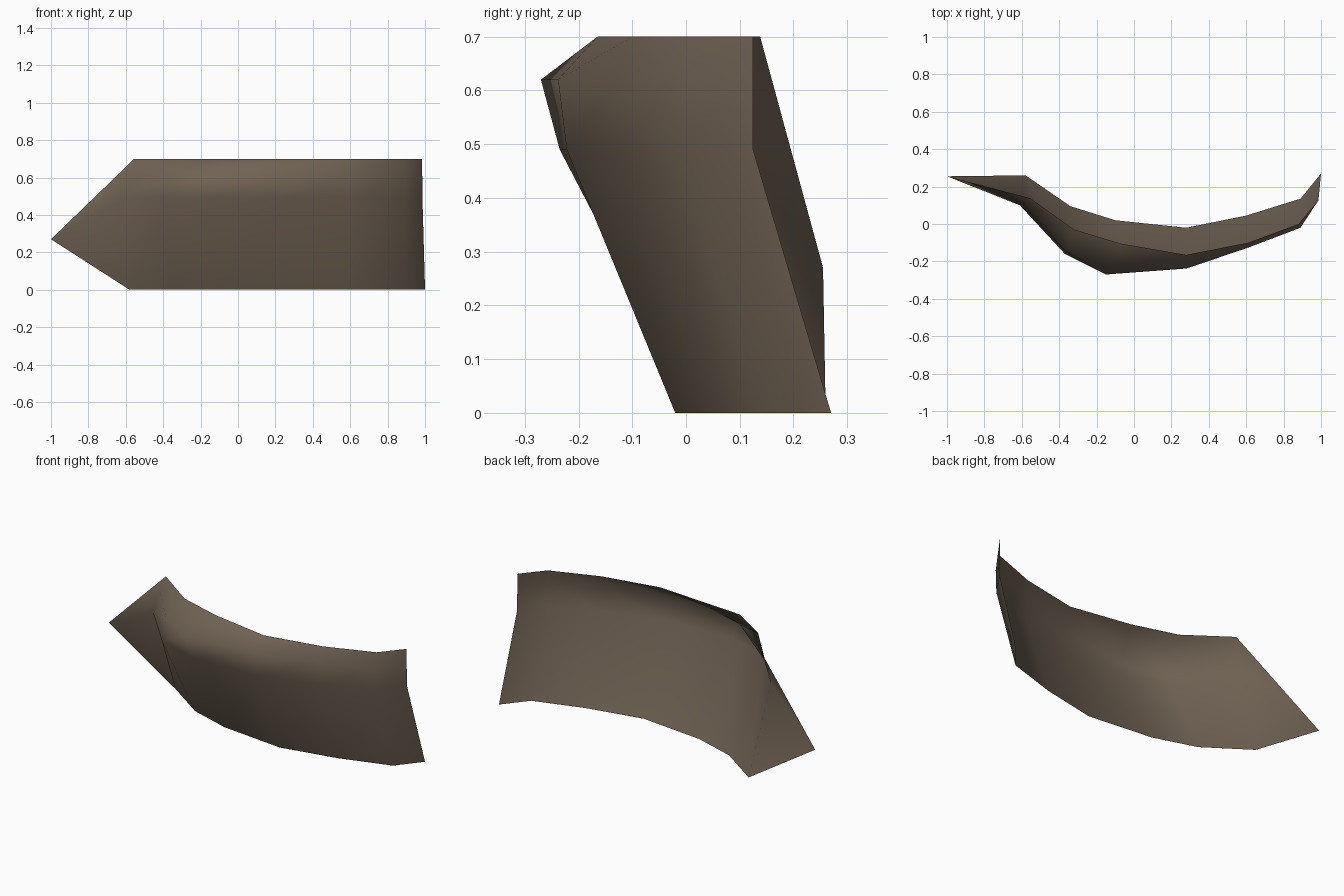
import bpy, bmesh

if "Cube" in bpy.data.objects:
    bpy.data.objects.remove(bpy.data.objects["Cube"])

# Horizontal profiles (x, y) of the curved panel at each height, left to right
rows = [
    (0.00, [(-.58, .26), (-.34, .095), (-.10, .02), (.28, -.02), (.60, .045), (.89, .135), (1.0, .27)]),
    (0.49, [(-.61, .10), (-.37, -.16), (-.13, -.235), (.28, -.222), (.60, -.125), (.89, -.015), (.986, .125)]),
    (0.62, [(-.583, .12), (-.36, -.14), (-.15, -.27), (.28, -.238), (.60, -.13), (.89, -.02), (.985, .125)]),
    (0.70, [(-.555, .138), (-.32, -.03), (-.07, -.105), (.28, -.165), (.61, -.10), (.88, 0), (.985, .125)]),
]

bm = bmesh.new()
grid = [[bm.verts.new((x, y, z)) for x, y in pts] for z, pts in rows]

# Curved sheet between neighbouring profiles, front side outward
for low, high in zip(grid, grid[1:]):
    for i in range(len(low) - 1):
        bm.faces.new((low[i], low[i + 1], high[i + 1], high[i]))

# Pointed left end, fanned from the tip
tip = bm.verts.new((-1, .255, .27))
for low, high in zip(grid, grid[1:]):
    bm.faces.new((tip, low[0], high[0]))

mesh = bpy.data.meshes.new("curved_panel")
bm.to_mesh(mesh)
bm.free()
for p in mesh.polygons:
    p.use_smooth = True

# Single brown colour
brown = bpy.data.materials.new("dull brown")
brown.diffuse_color = (0.165, 0.125, 0.09, 1)
brown.use_nodes = True
brown.node_tree.nodes["Principled BSDF"].inputs["Base Color"].default_value = brown.diffuse_color
mesh.materials.append(brown)

panel = bpy.data.objects.new("curved_panel", mesh)
bpy.context.collection.objects.link(panel)
